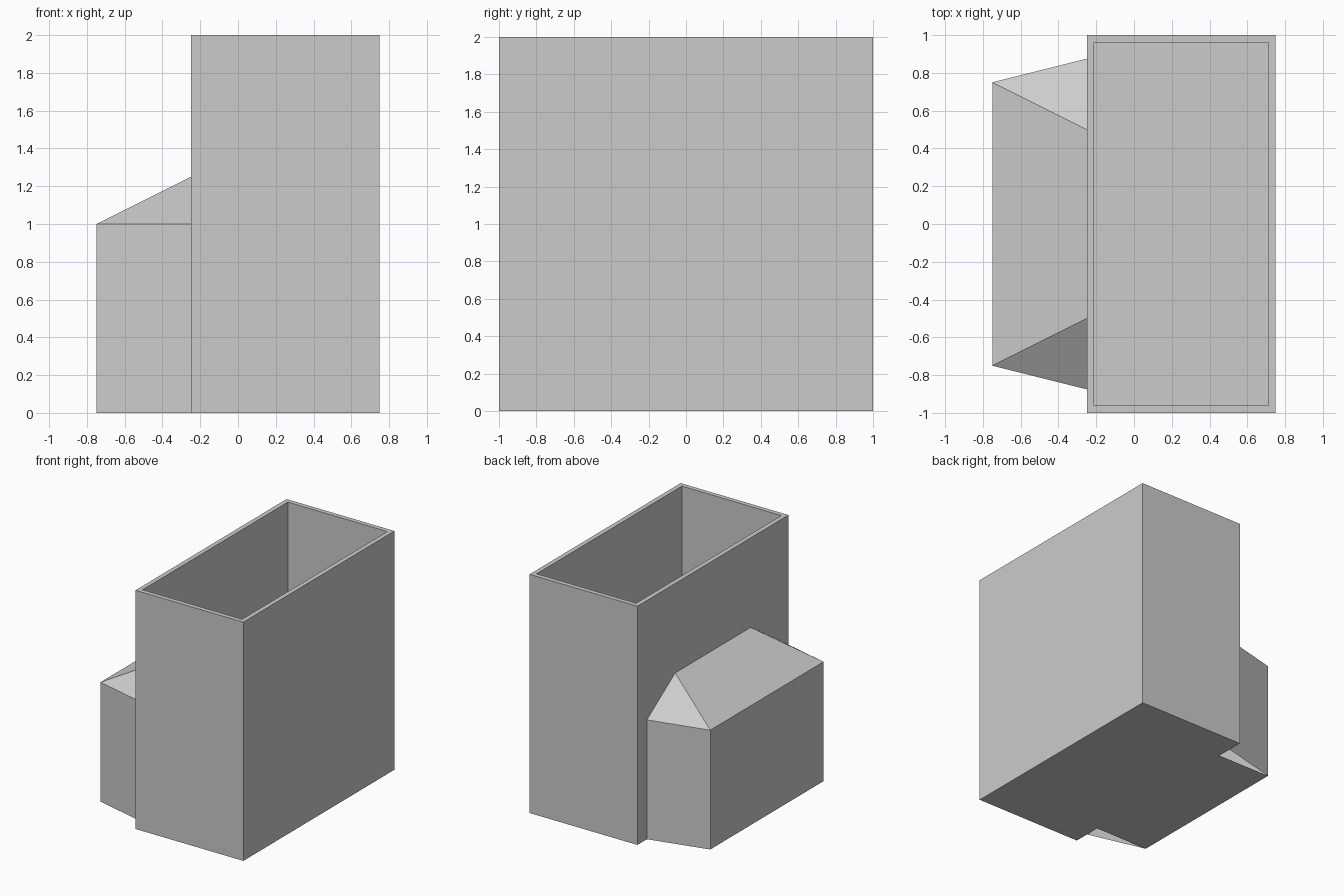
import bpy, bmesh

if "Cube" in bpy.data.objects:
    bpy.data.objects.remove(bpy.data.objects["Cube"])


def make_object(name, bm):
    mesh = bpy.data.meshes.new(name)
    bm.to_mesh(mesh)
    bm.free()
    obj = bpy.data.objects.new(name, mesh)
    bpy.context.collection.objects.link(obj)
    return obj


# Tall open-topped shell: box with the top inset and pushed down
WALL = 0.055
bm = bmesh.new()
bmesh.ops.create_cube(bm, size=1)
for v in bm.verts:
    v.co.x += 0.25
    v.co.y *= 2
    v.co.z = (v.co.z + 0.5) * 2
bm.normal_update()
top = max(bm.faces, key=lambda f: f.calc_center_median().z)
bmesh.ops.inset_region(bm, faces=[top], thickness=WALL)
well = bmesh.ops.extrude_discrete_faces(bm, faces=[top])["faces"][0]
for v in well.verts:
    v.co.z = WALL
bmesh.ops.recalc_face_normals(bm, faces=bm.faces)
make_object("tall_shell", bm)

# Lean-to bay on the left: half modelled, mirrored across y
bm = bmesh.new()


def face(*points):
    bm.faces.new([bm.verts.new(p) for p in points])


OUT, BACK = -0.75, -0.25
face((OUT, 0, 0), (OUT, 0, 1), (OUT, 0.75, 1), (OUT, 0.75, 0))             # outer wall
face((OUT, 0.75, 0), (OUT, 0.75, 1), (BACK, 0.875, 1), (BACK, 0.875, 0))   # splayed side
face((OUT, 0, 1), (BACK, 0, 1.25), (BACK, 0.5, 1.25), (OUT, 0.75, 1))      # roof slope
face((OUT, 0.75, 1), (BACK, 0.5, 1.25), (BACK, 0.875, 1))                  # hip end
face((OUT, 0, 0), (OUT, 0.75, 0), (BACK, 0.75, 0), (BACK, 0, 0))           # straight floor
half = bm.verts[:] + bm.edges[:] + bm.faces[:]
copy = bmesh.ops.duplicate(bm, geom=half)["geom"]
for v in [g for g in copy if isinstance(g, bmesh.types.BMVert)]:
    v.co.y *= -1
bmesh.ops.reverse_faces(bm, faces=[g for g in copy if isinstance(g, bmesh.types.BMFace)])
bmesh.ops.remove_doubles(bm, verts=bm.verts, dist=0.0001)
bmesh.ops.dissolve_limit(bm, angle_limit=0.01, verts=bm.verts, edges=bm.edges)
bmesh.ops.recalc_face_normals(bm, faces=bm.faces)
bm.normal_update()
outer = min(bm.faces, key=lambda f: f.calc_center_median().x)
if outer.normal.x > 0:
    bmesh.ops.reverse_faces(bm, faces=bm.faces)
make_object("side_bay", bm)
